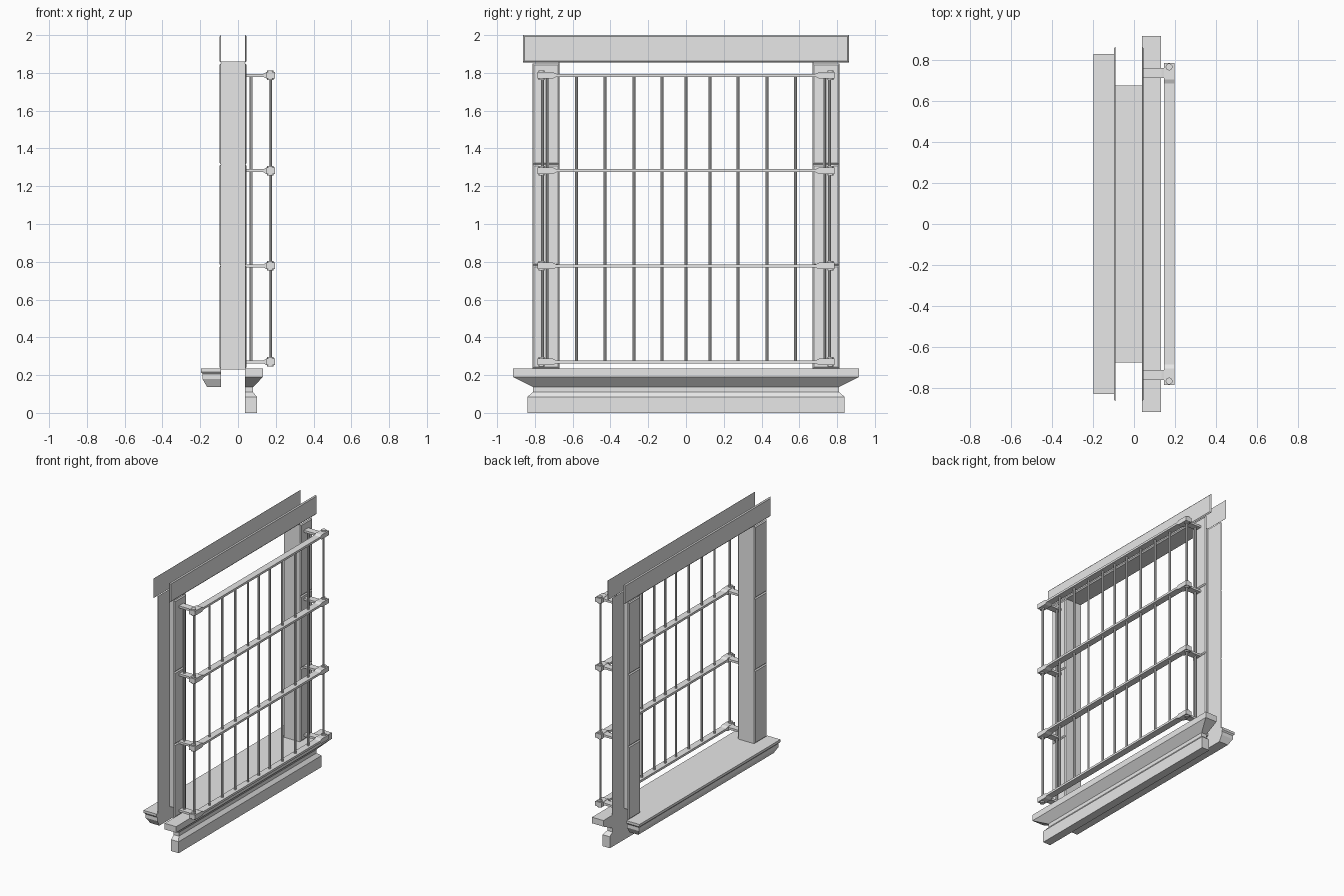
import bpy
import bmesh

if "Cube" in bpy.data.objects:
    bpy.data.objects.remove(bpy.data.objects["Cube"], do_unlink=True)

grey = bpy.data.materials.new("light grey")
grey.use_nodes = True
grey.diffuse_color = (0.8, 0.8, 0.8, 1)
grey.node_tree.nodes["Principled BSDF"].inputs["Base Color"].default_value = (0.8, 0.8, 0.8, 1)


def finish(name, bm):
    bmesh.ops.recalc_face_normals(bm, faces=bm.faces)
    mesh = bpy.data.meshes.new(name)
    bm.to_mesh(mesh)
    bm.free()
    mesh.materials.append(grey)
    obj = bpy.data.objects.new(name, mesh)
    bpy.context.scene.collection.objects.link(obj)
    return obj


def loft(name, rings):
    """Skin a stack of four-cornered rings and cap both ends."""
    bm = bmesh.new()
    rows = [[bm.verts.new(p) for p in ring] for ring in rings]
    for a, b in zip(rows, rows[1:]):
        for i in range(4):
            j = (i + 1) % 4
            bm.faces.new((a[i], a[j], b[j], b[i]))
    bm.faces.new(rows[0])
    bm.faces.new(rows[-1])
    return finish(name, bm)


def level(x0, x1, y0, y1, z):
    return [(x0, y0, z), (x1, y0, z), (x1, y1, z), (x0, y1, z)]


def upright(x, y0, y1, z0, z1):
    return [(x, y0, z0), (x, y1, z0), (x, y1, z1), (x, y0, z1)]


def across(y, x0, x1, z, h):
    return [(x0, y, z - h), (x1, y, z - h), (x1, y, z + h), (x0, y, z + h)]


def box(name, x0, x1, y0, y1, z0, z1):
    return loft(name, [level(x0, x1, y0, y1, z0), level(x0, x1, y0, y1, z1)])


def board(name, wall, side, y0, y1, z0, z1):
    """Thin casing board with a chamfered outer face."""
    c = 0.008
    loft(name, [upright(wall, y0, y1, z0, z1),
                upright(wall + side * 0.001, y0, y1, z0, z1),
                upright(wall + side * c, y0 + c, y1 - c, z0 + c, z1 - c)])


def rod(name, x, y, z0, z1, radius, sides=8):
    bm = bmesh.new()
    bmesh.ops.create_cone(bm, cap_ends=True, segments=sides, radius1=radius,
                          radius2=radius, depth=z1 - z0)
    bmesh.ops.translate(bm, verts=bm.verts, vec=(x, y, (z0 + z1) / 2))
    obj = finish(name, bm)
    bpy.ops.object.select_all(action='DESELECT')
    obj.select_set(True)
    bpy.context.view_layer.objects.active = obj
    bpy.ops.object.shade_smooth_by_angle()


INNER, OUTER = -0.09, 0.038
TOP, SILL, OPENING = 1.855, 0.235, 0.67

# Opening lining: jambs, head and sill plate
for label, s in (("right", -1), ("left", 1)):
    y0, y1 = sorted((s * OPENING, s * (OPENING + 0.004)))
    box(label + "_jamb", INNER, OUTER, y0, y1, SILL, TOP)
box("head_lining", INNER, OUTER, -OPENING, OPENING, TOP, TOP + 0.004)
box("sill_plate", INNER, OUTER, -OPENING, OPENING, SILL - 0.004, SILL)

# Casing blocks and lintels on both wall faces
for face, wall, side in (("inner", INNER, -1), ("outer", OUTER, 1)):
    board(face + "_lintel", wall, side, -0.863, 0.863, TOP, 2.0)
    for label, s in (("right", -1), ("left", 1)):
        y0, y1 = sorted((s * OPENING, s * 0.813))
        for z0, z1 in ((SILL, 0.78), (0.78, 1.316), (1.316, 1.85)):
            board(f"{face}_{label}_casing", wall, side, y0, y1, z0, z1)

# Outer sill with mitred apron: (front x, half width, height)
sill = [(0.10, 0.84, 0), (0.10, 0.84, 0.085), (0.08, 0.81, 0.11), (0.08, 0.81, 0.137),
        (0.132, 0.916, 0.19), (0.132, 0.916, SILL)]
loft("outer_sill", [level(OUTER, x, -h, h, z) for x, h, z in sill])

# Inner stool moulding
stool = [(-0.164, 0.795, 0.137), (-0.188, 0.82, 0.18), (-0.188, 0.82, 0.207),
         (-0.197, 0.828, 0.217), (-0.197, 0.828, SILL)]
loft("inner_stool", [level(x, INNER, -h, h, z) for x, h, z in stool])

# Grille rails with thickened corners, return arms and bolts
BAR, KNOB = 0.008, 0.017
rails = [0.27, 0.778, 1.282, 1.787]
for z in rails:
    ends = [(0.785, KNOB), (0.705, KNOB), (0.685, BAR)]
    path = [(-y, h) for y, h in ends] + [(y, h) for y, h in reversed(ends)]
    loft("grille_rail", [across(y, 0.147, 0.197, z, h) for y, h in path])
    for s in (-1, 1):
        y0, y1 = sorted((s * 0.71, s * 0.76))
        arm = [(OUTER, BAR), (0.135, BAR), (0.15, KNOB)]
        loft("grille_arm", [upright(x, y0, y1, z - h, z + h) for x, h in arm])
        rod("corner_bolt", 0.171, s * 0.765, z - 0.025, z + 0.025, 0.017, 12)

# Vertical bars across the front, at the corners and on the returns
for y in (0, 0.127, 0.276, 0.428, 0.58, 0.76):
    for s in ((-1, 1) if y else (1,)):
        rod("grille_bar", 0.171, s * y, rails[0], rails[-1], BAR)
for s in (-1, 1):
    rod("return_bar", 0.07, s * 0.732, rails[0], rails[-1], BAR)
